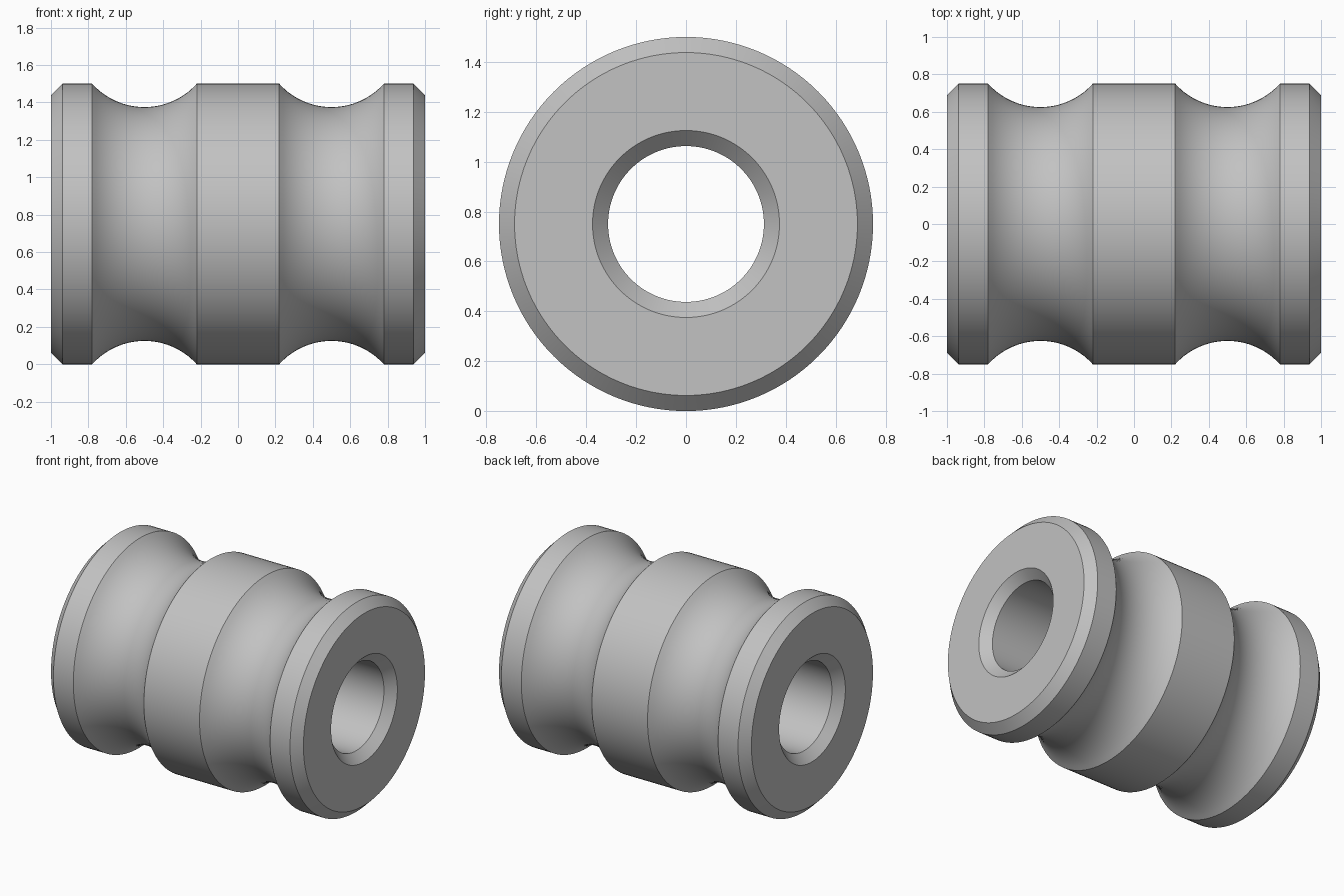
import bpy, bmesh, math
from mathutils import Vector

if "Cube" in bpy.data.objects:
    bpy.data.objects.remove(bpy.data.objects["Cube"], do_unlink=True)

SIDES = 128
ARC_STEPS = 20
OUTER, BORE, CHAMFER = 0.75, 0.3125, 0.0625
GROOVE_X, GROOVE_CENTRE, GROOVE_R = 0.5, 1.0, 0.375

grey = bpy.data.materials.new("plain_grey")
grey.use_nodes = True
colour = (0.54, 0.54, 0.54, 1)
grey.diffuse_color = colour
grey.node_tree.nodes["Principled BSDF"].inputs["Base Color"].default_value = colour


def groove(x):
    """Round groove around x, as (x, radius) points from left to right."""
    half = math.acos((GROOVE_CENTRE - OUTER) / GROOVE_R)
    angles = [half * (2 * i / ARC_STEPS - 1) for i in range(ARC_STEPS + 1)]
    return [(x + GROOVE_R * math.sin(a), GROOVE_CENTRE - GROOVE_R * math.cos(a))
            for a in angles]


# Closed half section: chamfered rim, two grooves, chamfered bore
inner_end = 1 - CHAMFER
profile = [(-1, OUTER - CHAMFER), (-inner_end, OUTER)]
profile += groove(-GROOVE_X) + groove(GROOVE_X)
profile += [(inner_end, OUTER), (1, OUTER - CHAMFER),
            (1, BORE + CHAMFER), (inner_end, BORE),
            (-inner_end, BORE), (-1, BORE + CHAMFER)]

# Turn the section about the x axis
bm = bmesh.new()
verts = [bm.verts.new((x, 0, r)) for x, r in profile]
edges = [bm.edges.new((v, verts[(i + 1) % len(verts)])) for i, v in enumerate(verts)]
bmesh.ops.spin(bm, geom=verts + edges, cent=(0, 0, 0), axis=(1, 0, 0),
               angle=2 * math.pi, steps=SIDES)
bmesh.ops.remove_doubles(bm, verts=bm.verts, dist=0.0001)
bmesh.ops.recalc_face_normals(bm, faces=bm.faces)
bmesh.ops.translate(bm, verts=bm.verts, vec=Vector((0, 0, OUTER)))

mesh = bpy.data.meshes.new("grooved_roller")
bm.to_mesh(mesh)
bm.free()
mesh.materials.append(grey)
roller = bpy.data.objects.new("grooved_roller", mesh)
bpy.context.collection.objects.link(roller)

# Smooth curved surfaces, keep the rims crisp
bpy.ops.object.select_all(action='DESELECT')
roller.select_set(True)
bpy.context.view_layer.objects.active = roller
bpy.ops.object.shade_smooth_by_angle(angle=math.radians(30))
